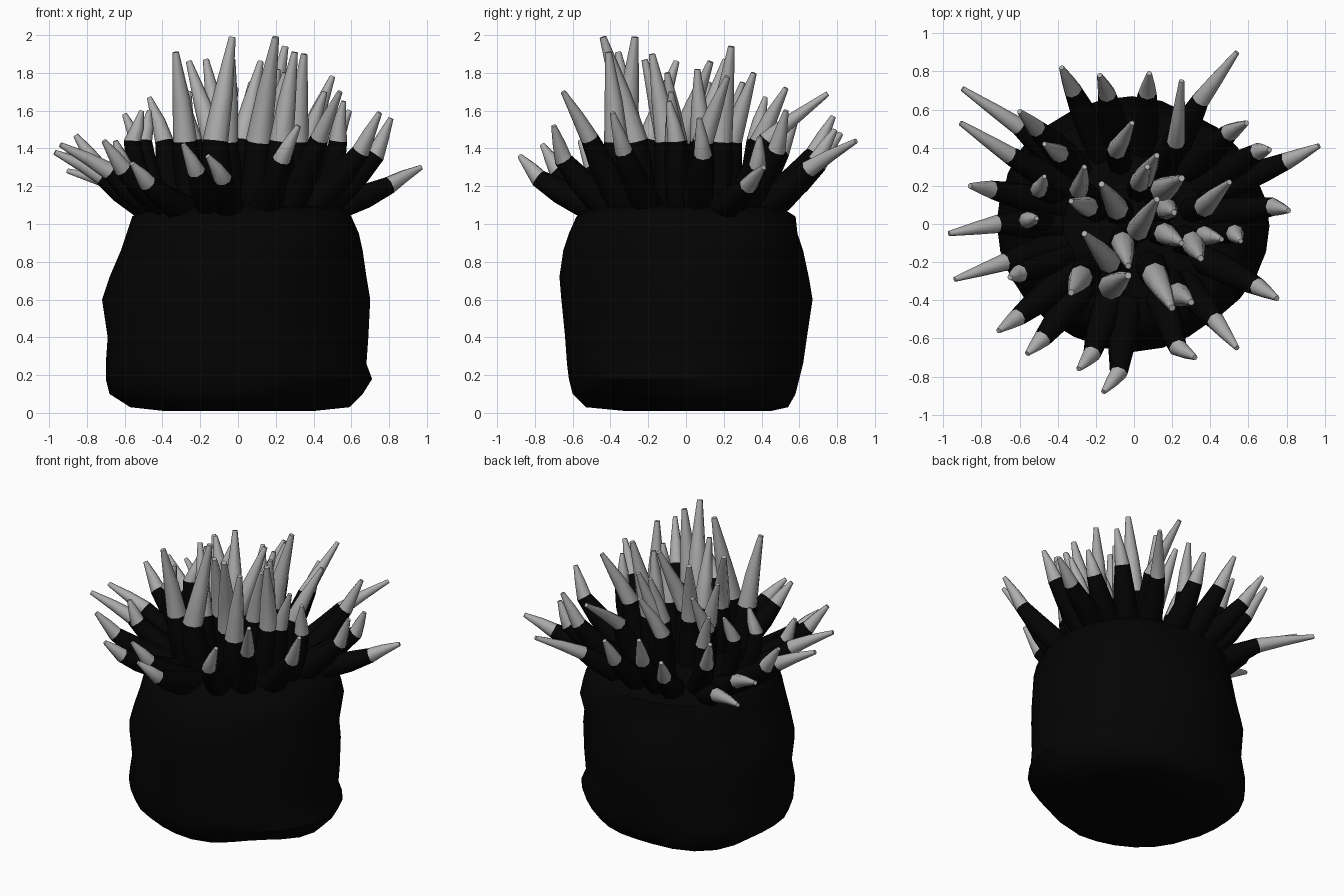
import bpy, bmesh, math
from mathutils import Vector

cube = bpy.data.objects.get("Cube")
if cube:
    bpy.data.objects.remove(cube, do_unlink=True)


def material(name, value):
    m = bpy.data.materials.new(name)
    m.use_nodes = True
    colour = (value, value, value, 1)
    m.diffuse_color = colour
    m.node_tree.nodes["Principled BSDF"].inputs["Base Color"].default_value = colour
    return m


BLACK = material("black skin", 0.001)
GREY = material("grey tip", 0.42)


def skin(bm, rings):
    """Bridge rings of points into a closed tube; return one face list per band."""
    loops = [[bm.verts.new(p) for p in ring] for ring in rings]
    bands = []
    for a, b in zip(loops, loops[1:]):
        n = len(a)
        bands.append([bm.faces.new((a[i], a[(i + 1) % n], b[(i + 1) % n], b[i]))
                      for i in range(n)])
    bm.faces.new(loops[0][::-1])
    bands[-1].append(bm.faces.new(loops[-1]))
    return bands


def finish(bm, name, mats, angle):
    bmesh.ops.recalc_face_normals(bm, faces=bm.faces[:])
    mesh = bpy.data.meshes.new(name)
    bm.to_mesh(mesh)
    bm.free()
    for m in mats:
        mesh.materials.append(m)
    ob = bpy.data.objects.new(name, mesh)
    bpy.context.collection.objects.link(ob)
    bpy.ops.object.select_all(action='DESELECT')
    ob.select_set(True)
    bpy.context.view_layer.objects.active = ob
    bpy.ops.object.shade_smooth_by_angle(angle=math.radians(angle))


# Lumpy column: height, left/right and front/back extents,
# then swelling at the back left, back right, front right and front left
COLUMN = [
    (.01, -.39, .40, -.32, .45, .0, .1, .0, -.1), (.03, -.57, .59, -.53, .54, .0, .14, .02, -.17),
    (.10, -.68, .66, -.60, .58, .01, .1, .0, -.1), (.18, -.70, .71, -.62, .60, -.01, .08, .02, .0),
    (.26, -.70, .68, -.63, .62, -.04, .06, .03, .0), (.40, -.69, .69, -.64, .64, -.05, .02, .0, -.03),
    (.60, -.72, .70, -.66, .67, -.07, -.01, -.01, -.04), (.72, -.68, .68, -.67, .65, -.04, .0, -.02, -.04),
    (.86, -.62, .66, -.65, .62, .05, .04, .0, -.03), (.95, -.59, .64, -.62, .59, .06, .06, .02, .0),
    (1.04, -.56, .60, -.58, .58, .05, .06, .0, .02), (1.09, -.48, .53, -.48, .50, .02, .02, .0, .0),
    (1.12, -.25, .28, -.25, .25, .0, .0, .0, .0),
]


def column_ring(z, x0, x1, y0, y1, *corners, n=28):
    pts = []
    for i in range(n):
        a = math.tau * i / n
        c, s = math.cos(a), math.sin(a)
        swell = 1 + corners[4 * i // n] * math.sin(2 * a) ** 2
        pts.append(((x0 + x1) / 2 + (x1 - x0) / 2 * c * swell,
                    (y0 + y1) / 2 + (y1 - y0) / 2 * s * swell, z))
    return pts


bm = bmesh.new()
skin(bm, [column_ring(*row) for row in COLUMN])
finish(bm, "column", [BLACK], 50)


# Tentacles: bent tapering tubes, grey beyond the root of the tip
def tentacle(bm, base, root, tip, sag, radii, sides=8):
    path = [base, base.lerp(root, 0.35) + sag, base.lerp(root, 0.7) + sag,
            root, root.lerp(tip, 0.45) - sag * 0.3, tip]
    rings = []
    for i, p in enumerate(path):
        d = path[min(i + 1, len(path) - 1)] - path[max(i - 1, 0)]
        turn = Vector((0, 0, 1)).rotation_difference(d.normalized())
        rings.append([p + turn @ Vector((math.cos(math.tau * k / sides) * radii[i],
                                         math.sin(math.tau * k / sides) * radii[i], 0))
                      for k in range(sides)])
    for band in skin(bm, rings)[3:]:
        for f in band:
            f.material_index = 1


# Both lists: where the grey end starts, then the tip position
OUTER = [
    (-.60, .51, -.90, .71, 1.28), (-.65, .36, -.91, .53, 1.37), (-.75, .18, -.86, .20, 1.47),
    (-.72, .00, -.97, -.05, 1.38), (-.68, -.20, -.94, -.29, 1.42), (-.61, -.49, -.71, -.56, 1.44),
    (-.48, -.60, -.56, -.68, 1.32), (-.22, -.68, -.29, -.76, 1.42), (-.08, -.78, -.16, -.88, 1.36),
    (.23, -.65, .32, -.70, 1.52), (.43, -.51, .54, -.65, 1.70), (.65, -.33, .75, -.39, 1.59),
    (.73, .09, .81, .07, 1.56), (.80, .33, .97, .41, 1.30), (.65, .38, .71, .39, 1.46),
    (.50, .48, .59, .53, 1.60), (.35, .65, .54, .90, 1.44), (.22, .43, .25, .75, 1.69),
    (.07, .69, .08, .79, 1.50), (-.14, .68, -.18, .78, 1.57), (-.32, .70, -.38, .82, 1.48),
    (-.60, -.26, -.65, -.28, 1.44), (-.51, .50, -.60, .59, 1.58),
]

bm = bmesh.new()
for rx, ry, x, y, z in OUTER:
    root = Vector((rx, ry, 1.05 + (z - 1.05) * 0.62))
    base = root.xy.normalized().to_3d() * min(0.40, root.xy.length * 0.6)
    base.z = 1.06
    tentacle(bm, base, root, Vector((x, y, z)), Vector((0, 0, -.015)),
             (.08, .078, .066, .048, .034, .014))
finish(bm, "outer_tentacles", [BLACK, GREY], 50)

INNER = [
    (-.09, .39, -.01, .53, 1.72), (-.39, .37, -.47, .42, 1.67), (-.50, .18, -.47, .25, 1.60),
    (-.29, .18, -.26, .30, 1.70), (-.56, .02, -.51, .03, 1.60), (-.24, .09, -.33, .12, 1.75),
    (-.09, .08, -.17, .21, 1.87), (.02, -.03, .12, .13, 1.86), (.05, .24, .12, .36, 1.80),
    (.15, .18, .25, .24, 1.94), (.37, .09, .50, .22, 1.78), (-.13, -.20, -.26, -.05, 1.86),
    (-.06, -.10, -.03, -.22, 1.87), (-.12, -.33, -.03, -.27, 1.99), (-.28, -.28, -.33, -.36, 1.91),
    (.11, -.27, .20, -.44, 1.99), (.23, -.37, .30, -.41, 1.91), (.31, -.10, .35, -.18, 1.90),
    (.37, -.06, .46, -.08, 1.70), (.53, -.05, .56, -.09, 1.65), (.16, -.05, .25, -.10, 1.80),
    (.03, .22, .07, .30, 1.75), (.17, .08, .21, .06, 1.82),
]

bm = bmesh.new()
for rx, ry, x, y, z in INNER:
    root = Vector((rx, ry, 1.44))
    base = Vector((rx * 0.75, ry * 0.75, 1.02))
    # Taller tentacles are thicker
    big = min(1.15, 0.75 + (z - 1.6))
    tentacle(bm, base, root, Vector((x, y, z)), Vector((rx, ry, 0)) * 0.04,
             [r * big for r in (.075, .074, .07, .06, .045, .016)])
finish(bm, "inner_tentacles", [BLACK, GREY], 50)
